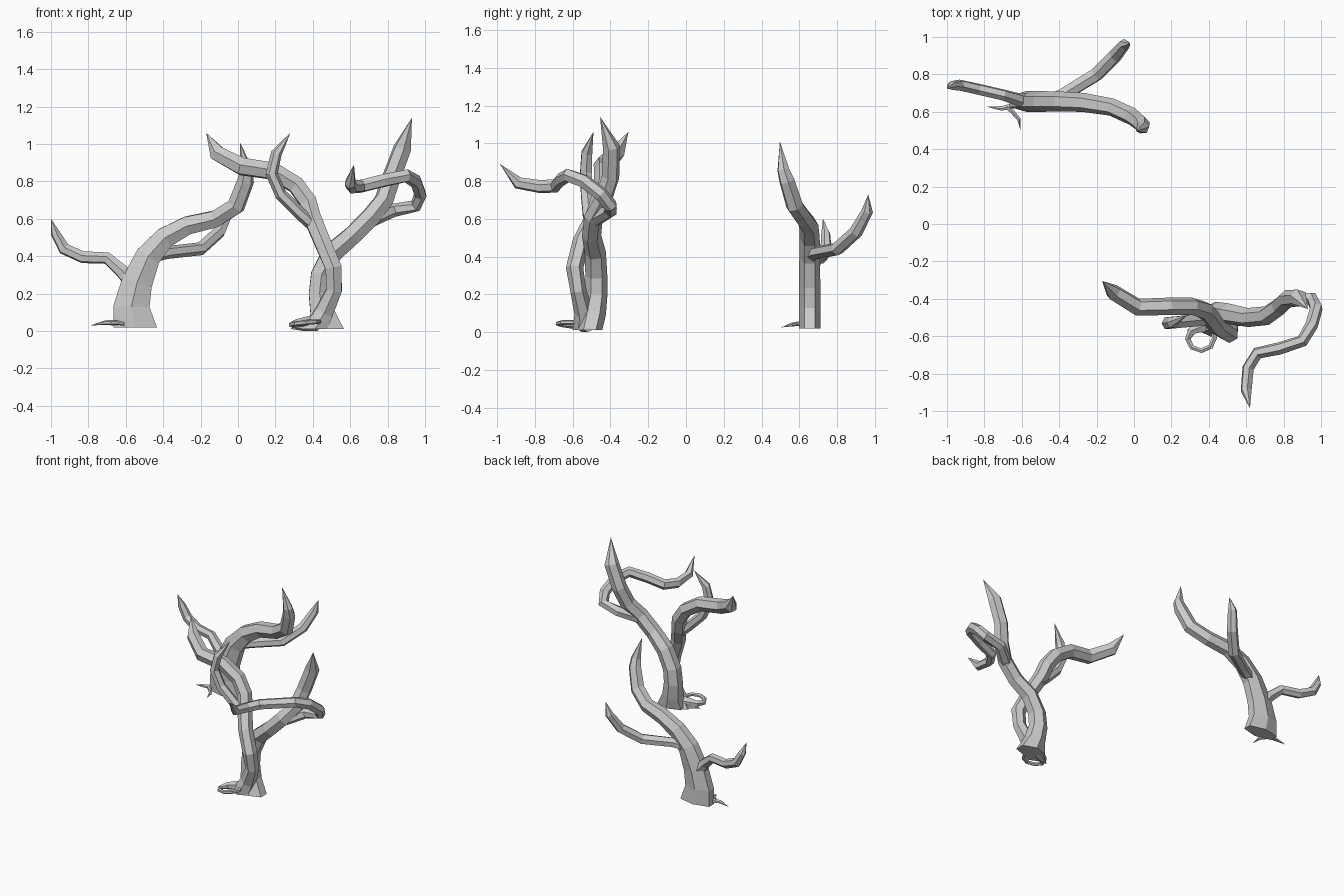
import bpy, bmesh, math
from mathutils import Vector

SIDES = 6


def limb(name, pts, flat_base=False):
    """Faceted tapered tube; each point is (x, y, z, radius[, second radius]); a zero radius is a tip."""
    bm = bmesh.new()
    P = [Vector(p[:3]) for p in pts]
    u, prev = Vector((1, 0, 0)), None
    for i, p in enumerate(pts):
        a = (P[i] - P[i - 1]).normalized() if i else (P[1] - P[0]).normalized()
        b = (P[i + 1] - P[i]).normalized() if i + 1 < len(P) else a
        t = (a + b).normalized()
        if i == 0:
            if flat_base:
                t = Vector((0, 0, 1))
            elif abs(t.x) > 0.7:
                u = Vector((0, 1, 0))
        u = (u - t * u.dot(t)).normalized()
        v = t.cross(u)
        ru, rv = p[3], p[-1]
        if ru == 0:
            ring = [bm.verts.new(P[i])]
        else:
            ring = []
            for k in range(SIDES):
                w = 2 * math.pi * (k + 0.5) / SIDES
                # rounded so both axes reach about the given radius
                ring.append(bm.verts.new(P[i] + u * math.cos(w) * ru * 1.12 + v * math.sin(w) * rv * 1.02))
        if prev is None:
            bm.faces.new(ring[::-1])
        else:
            for k in range(SIDES):
                n = (k + 1) % SIDES
                if len(ring) == 1:
                    bm.faces.new((prev[k], prev[n], ring[0]))
                else:
                    bm.faces.new((prev[k], prev[n], ring[n], ring[k]))
        prev = ring
    if len(prev) > 1:
        bm.faces.new(prev)
    bmesh.ops.recalc_face_normals(bm, faces=bm.faces)
    me = bpy.data.meshes.new(name)
    bm.to_mesh(me)
    bm.free()
    ob = bpy.data.objects.new(name, me)
    bpy.context.collection.objects.link(ob)
    return ob


# Back tree: leaning trunk
limb("back_trunk", [
    (-.55, .655, .02, .12, .056), (-.57, .655, .13, .10, .056), (-.54, .655, .26, .085, .055),
    (-.48, .655, .40, .07, .054), (-.39, .655, .50, .058, .052), (-.27, .65, .565, .05, .05),
    (-.12, .625, .60, .046), (-.01, .575, .67, .046), (.04, .535, .80, .042),
    (.045, .515, .86, .033), (.01, .497, 1.01, 0)], True)

# Back tree: branches
limb("back_left_branch", [
    (-.55, .655, .24, .045), (-.62, .665, .32, .035), (-.70, .69, .39, .03), (-.83, .72, .395, .03),
    (-.93, .742, .44, .03), (-.975, .74, .52, .024), (-1.0, .725, .60, 0)])
limb("back_rear_branch", [
    (-.47, .65, .40, .035), (-.38, .69, .42, .034), (-.20, .80, .44, .035), (-.10, .90, .53, .034),
    (-.05, .96, .64, .028), (-.02, .965, .73, 0)])

# Back tree: thin roots
limb("back_root_a", [
    (-.58, .65, .045, .015), (-.66, .628, .045, .015), (-.71, .618, .045, .012), (-.79, .628, .03, 0)])
limb("back_root_b", [
    (-.68, .63, .045, .013), (-.65, .60, .045, .012), (-.615, .56, .04, .01), (-.608, .505, .025, 0)])

# Front tree: thick strand rising to the right
limb("front_trunk_right", [
    (.47, -.51, .01, .10, .065), (.45, -.49, .10, .065), (.435, -.475, .20, .058), (.445, -.475, .30, .057),
    (.505, -.48, .42, .055), (.61, -.50, .51, .05), (.71, -.49, .61, .05), (.78, -.44, .70, .048),
    (.82, -.40, .82, .047), (.88, -.395, .98, .045), (.93, -.455, 1.14, 0)], True)

# Front tree: slimmer strand twisting across and arching left
limb("front_trunk_left", [
    (.41, -.54, .01, .07, .06), (.46, -.54, .10, .05), (.515, -.57, .22, .042), (.51, -.59, .34, .045),
    (.45, -.555, .48, .045), (.40, -.49, .60, .047), (.375, -.46, .69, .047), (.31, -.44, .78, .046),
    (.19, -.44, .855, .046), (.02, -.445, .88, .046), (-.11, -.365, .95, .042), (-.17, -.305, 1.06, 0)], True)

# Front tree: side branches
limb("front_hooked_branch", [
    (.72, -.48, .60, .04), (.83, -.40, .645, .035), (.95, -.40, .67, .034), (.975, -.45, .73, .034),
    (.95, -.54, .80, .034), (.90, -.625, .83, .033), (.78, -.665, .805, .033), (.66, -.69, .775, .033),
    (.61, -.77, .77, .032), (.60, -.89, .79, .03), (.62, -.985, .89, 0)])
limb("front_small_branch", [
    (.41, -.50, .56, .035), (.33, -.515, .63, .033), (.23, -.525, .73, .032), (.18, -.53, .84, .032),
    (.205, -.525, .95, .029), (.28, -.49, 1.06, 0)])

# Front tree: looping root
limb("front_loop_root", [
    (.42, -.53, .05, .04), (.36, -.55, .045, .03), (.31, -.57, .04, .022), (.287, -.615, .035, .015),
    (.31, -.66, .04, .013), (.36, -.677, .045, .013), (.41, -.655, .05, .013),
    (.43, -.61, .05, .013), (.42, -.56, .05, .013)])
limb("front_side_root", [
    (.42, -.52, .035, .035), (.35, -.55, .025, .025), (.28, -.57, .012, 0)])
